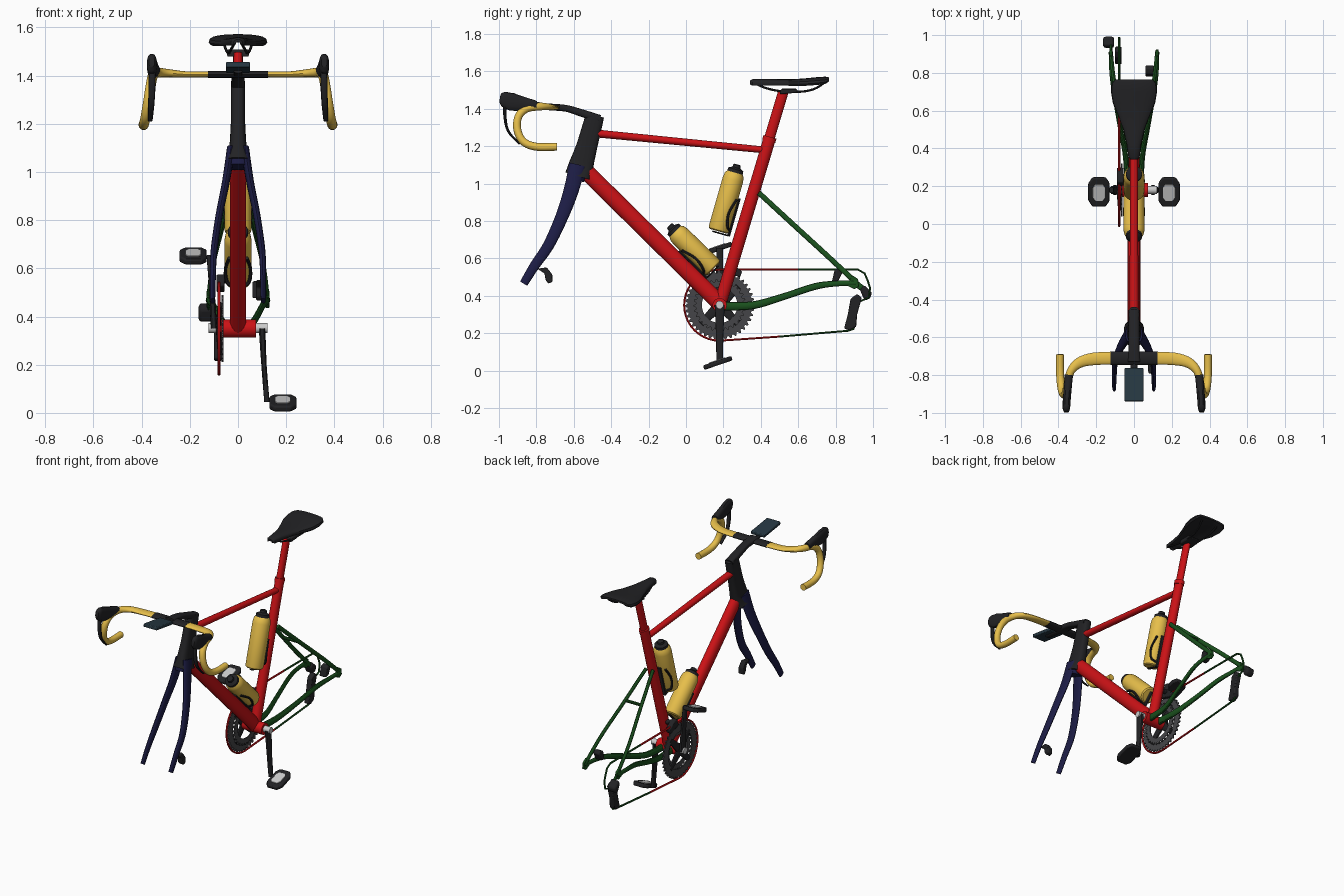
import bpy, bmesh
from math import sin, cos, pi, copysign
from mathutils import Vector, Matrix

if "Cube" in bpy.data.objects:
    bpy.data.objects.remove(bpy.data.objects["Cube"])


def material(name, r, g, b):
    m = bpy.data.materials.new(name)
    m.diffuse_color = (r, g, b, 1)
    m.use_nodes = True
    m.node_tree.nodes["Principled BSDF"].inputs["Base Color"].default_value = m.diffuse_color
    return m


RED = material("red", .6, .006, .008)
BLUE = material("navy", .012, .012, .06)
GREEN = material("green", .01, .08, .012)
YELLOW = material("yellow", .8, .52, .07)
BLACK = material("black", .016, .016, .018)
DARK = material("dark_grey", .06, .06, .065)
SLATE = material("slate", .02, .04, .055)


def finish(name, bm, mat, bevel=0):
    bmesh.ops.recalc_face_normals(bm, faces=bm.faces)
    me = bpy.data.meshes.new(name)
    bm.to_mesh(me)
    bm.free()
    ob = bpy.data.objects.new(name, me)
    bpy.context.collection.objects.link(ob)
    if mat:
        me.materials.append(mat)
    if bevel:
        b = ob.modifiers.new("bevel", 'BEVEL')
        b.width, b.segments = bevel, 2
    return ob


def loft(name, rings, mat):
    bm = bmesh.new()
    vs = [[bm.verts.new(p) for p in r] for r in rings]
    n = len(vs[0])
    for a, b in zip(vs, vs[1:]):
        for i in range(n):
            bm.faces.new((a[i], a[(i + 1) % n], b[(i + 1) % n], b[i]))
    bm.faces.new(vs[0])
    bm.faces.new(vs[-1])
    return finish(name, bm, mat)


def sweep(name, pts, radii, mat, ref=(1, 0, 0), n=16, power=2, curved=True):
    """Sweep an ellipse (radius along ref, radius across) along a path."""
    pts = [Vector(p) for p in pts]
    if not isinstance(radii, list):
        radii = [radii] * len(pts)
    radii = [Vector(r) if isinstance(r, tuple) else Vector((r, r)) for r in radii]
    if curved and len(pts) > 2:
        P, R = [], []
        for i in range(len(pts) - 1):
            a, b, c, d = pts[max(i - 1, 0)], pts[i], pts[i + 1], pts[min(i + 2, len(pts) - 1)]
            for k in range(5):
                t = k / 5
                P.append(.5 * (2 * b + (c - a) * t + (2 * a - 5 * b + 4 * c - d) * t * t + (3 * b - a - 3 * c + d) * t ** 3))
                R.append(radii[i].lerp(radii[i + 1], t))
        pts, radii = P + [pts[-1]], R + [radii[-1]]
    u, rings = Vector(ref), []
    for i, (p, r) in enumerate(zip(pts, radii)):
        t = (pts[min(i + 1, len(pts) - 1)] - pts[max(i - 1, 0)]).normalized()
        u = (u - t * u.dot(t)).normalized()
        w = t.cross(u)
        se = lambda v: copysign(abs(v) ** (2 / power), v)
        rings.append([p + u * r.x * se(cos(2 * pi * k / n)) + w * r.y * se(sin(2 * pi * k / n)) for k in range(n)])
    return loft(name, rings, mat)


def yz(pts, x=0):
    return [(x, y, z) for y, z in pts]


def plate(name, prof, x0, x1, mat, bevel=.006):
    """Extrude a side-view (y, z) outline from x0 to x1."""
    return finish(name, loft_bm([[(x, y, z) for y, z in prof] for x in (x0, x1)]), mat, bevel)


def loft_bm(rings):
    bm = bmesh.new()
    a, b = [[bm.verts.new(p) for p in r] for r in rings]
    n = len(a)
    for i in range(n):
        bm.faces.new((a[i], a[(i + 1) % n], b[(i + 1) % n], b[i]))
    bm.faces.new(a)
    bm.faces.new(b)
    return bm


def annulus(name, c, ri, ro, x0, x1, teeth, mat):
    bm, n, cols = bmesh.new(), teeth * 4, []
    for i in range(n):
        a, r = 2 * pi * i / n, ro if i % 4 < 2 else ro - .014
        cols.append([bm.verts.new((x, c[0] + q * cos(a), c[1] + q * sin(a))) for x, q in ((x0, ri), (x0, r), (x1, r), (x1, ri))])
    for i in range(n):
        a, b = cols[i], cols[(i + 1) % n]
        for k in range(4):
            bm.faces.new((a[k], a[(k + 1) % 4], b[(k + 1) % 4], b[k]))
    return finish(name, bm, mat)


# main frame
sweep("down_tube", yz([(-.57, 1.1), (.18, .36)]), (.034, .044), RED)
sweep("top_tube", yz([(-.52, 1.272), (.42, 1.18)]), [(.024, .021), (.02, .018)], RED)
sweep("seat_tube", yz([(.18, .35), (.447, 1.24)]), [(.034, .034), (.027, .033)], RED)
sweep("seat_post", yz([(.43, 1.19), (.52, 1.49)]), (.02, .028), RED)
sweep("seat_collar", yz([(.442, 1.225), (.449, 1.25)]), (.03, .036), RED)
sweep("bottom_bracket", [(-.075, .18, .35), (.075, .18, .35)], .038, RED, (0, 0, 1), 24)
sweep("head_tube", yz([(-.578, 1.04), (-.56, 1.1), (-.53, 1.2), (-.486, 1.365)]),
      [(.054, .07), (.036, .066), (.03, .056), (.029, .049)], BLACK, n=20, power=3)

# stem, bar centre and computer
sweep("stem", yz([(-.46, 1.345), (-.56, 1.378), (-.64, 1.402), (-.73, 1.41)]), [(.03, .022), (.028, .02), (.028, .018), (.034, .018)], BLACK, power=3)
sweep("bar_centre", [(-.125, -.71, 1.405), (.125, -.71, 1.405)], (.014, .036), BLACK, (0, 0, 1))
plate("computer", [(-.94, 1.435), (-.765, 1.41), (-.762, 1.432), (-.937, 1.457)], -.05, .05, SLATE, .005)
sweep("computer_mount", yz([(-.72, 1.4), (-.85, 1.418)]), (.018, .008), BLACK)

for s, side in ((1, "right"), (-1, "left")):
    # drop bars, hoods and levers
    bar = [(.12, -.71, 1.405), (.22, -.715, 1.405), (.29, -.735, 1.41), (.335, -.78, 1.412), (.352, -.85, 1.402),
           (.362, -.895, 1.36), (.373, -.902, 1.29), (.384, -.87, 1.225), (.391, -.8, 1.197), (.392, -.69, 1.197)]
    sweep("bar_" + side, [(x * s, y, z) for x, y, z in bar],
          [(.012, .034), (.013, .033), (.017, .028)] + [(.021, .021)] * 7, YELLOW, (0, 0, 1))
    sweep("hood_" + side, [(x * s, y, z) for x, y, z in ((.345, -.8, 1.42), (.35, -.86, 1.425), (.356, -.93, 1.437), (.358, -.975, 1.452), (.358, -.995, 1.456))],
          [(.022, .022), (.021, .036), (.021, .048), (.02, .04), (.012, .02)], BLACK, power=2.5)
    sweep("lever_" + side, [(x * s, y, z) for x, y, z in ((.356, -.965, 1.44), (.357, -.968, 1.36), (.36, -.95, 1.28), (.364, -.89, 1.212))],
          [(.014, .012), (.015, .009), (.013, .007), (.009, .005)], BLACK, n=10)
    # fork
    sweep("fork_" + side, [(x * s, y, z) for x, y, z in ((.028, -.58, 1.1), (.05, -.615, .96), (.078, -.665, .82), (.1, -.735, .67), (.104, -.81, .56), (.105, -.868, .465))],
          [(.018, .045), (.016, .04), (.015, .034), (.014, .03), (.012, .026), (.01, .022)], BLUE)
    # rear stays and dropouts
    sweep("seat_stay_" + side, [(.025 * s, .39, .95), (.065 * s, .58, .775), (.105 * s, .76, .61), (.122 * s, .91, .47)], (.01, .014), GREEN, n=12)
    sweep("chain_stay_" + side, [(x * s, y, z) for x, y, z in ((.035, .2, .345), (.045, .36, .35), (.075, .52, .395), (.105, .69, .45), (.12, .8, .465), (.124, .91, .468))],
          [(.016, .024), (.014, .021), (.012, .018), (.011, .018), (.01, .015), (.01, .014)], GREEN, n=12)
    plate("dropout_" + side, [(.86, .455), (.9, .435), (.925, .45), (.92, .49), (.89, .51)], .115 * s, .13 * s, GREEN, .003)
    # cranks and pedals: right down, left up
    tip = .045 if s > 0 else .655
    sweep("crank_" + side, [(.1 * s, .18, .35), (.108 * s, .18, .35 + (tip - .35) * .5), (.12 * s, .18, tip)], [(.014, .027), (.011, .02), (.011, .017)], BLACK, power=3)
    sweep("crank_cap_" + side, [(.06 * s, .18, .352), (.122 * s, .18, .352)], .021, None, (0, 0, 1), 20)
    outline = [(-.055, -.05), (-.035, -.08), (.035, -.08), (.058, -.045), (.058, .045), (.035, .08), (-.035, .08), (-.055, .05)]
    rot = Matrix.Translation((.185 * s, .17, tip - .003)) @ Matrix.Rotation(.33, 4, 'X')
    for nm, f, z0, z1, mt in (("pedal_", 1, -.013, .012, BLACK), ("pedal_plate_", .58, .01, .016, None)):
        bm = loft_bm([[(x * f * s, y * f, z) for x, y in outline] for z in (z0, z1)])
        bm.transform(rot)
        finish(nm + side, bm, mt, .007 if f == 1 else .002)
    # saddle rails
    sweep("saddle_rail_" + side, [(x * s, y, z) for x, y, z in ((.014, .37, 1.535), (.028, .43, 1.51), (.038, .51, 1.494), (.04, .62, 1.492), (.05, .69, 1.508), (.06, .74, 1.54))], .006, BLACK, n=8)

sweep("fork_crown", yz([(-.59, 1.02), (-.572, 1.08)]), [(.045, .045), (.04, .055)], BLUE, power=3)
sweep("stay_bridge", [(-.06, .56, .79), (.06, .56, .79)], .01, GREEN, (0, 0, 1), 10)

# disc brake calipers
plate("front_caliper", [(-.795, .545), (-.745, .552), (-.715, .515), (-.713, .475), (-.735, .465), (-.75, .482), (-.757, .52)], .075, .11, BLACK)
plate("rear_caliper", [(.78, .475), (.815, .48), (.84, .53), (.825, .548), (.795, .54)], .06, .108, BLACK)

# saddle: domed top, hollow underside
rings = []
for y, w, zt, zb in ((.342, .018, 1.55, 1.528), (.355, .03, 1.558, 1.522), (.42, .038, 1.56, 1.522), (.5, .056, 1.558, 1.522),
                     (.57, .083, 1.558, 1.52), (.64, .112, 1.563, 1.52), (.7, .122, 1.569, 1.524), (.745, .118, 1.572, 1.53), (.765, .1, 1.568, 1.545)):
    h = zt - zb
    top = [(w * cos(pi * k / 12), y, zb + h * .35 + h * .65 * sin(pi * k / 12) ** .7 if 0 < k < 12 else zb + h * .3) for k in range(13)]
    low = [(w * q, y, zb + h * .5 * (1 - q * q)) for q in (-.93, -.6, -.2, .2, .6, .93)]
    rings.append(top + low)
loft("saddle", rings, BLACK)
plate("saddle_clamp", [(.5, 1.478), (.56, 1.482), (.6, 1.492), (.59, 1.508), (.51, 1.508)], -.045, .045, BLACK)

# bottles and their cages
for nm, a, b, out in (("upper", (.172, .745), (.262, 1.06), (-.962, .275)), ("lower", (.148, .545), (-.058, .745), (.697, .717))):
    A, B = Vector((0, *a)), Vector((0, *b))
    d, o = (B - A).normalized(), Vector((0, *out))
    L = (B - A).length

    def turned(part, prof, mat):
        sweep(nm + part, [A + d * t for t, r in prof], [r for t, r in prof], mat, n=28, curved=False)
    turned("_bottle", [(0, .045), (.006, .053), (.015, .056), (L - .04, .056), (L - .015, .052), (L, .042)], YELLOW)
    turned("_bottle_cap", [(L - .003, .043), (L + .016, .042), (L + .022, .03), (L + .026, .022), (L + .04, .02), (L + .044, .014)], BLACK)
    for s in (1, -1):
        X = Vector((s, 0, 0))
        sweep(nm + "_cage_arm", [A - o * .058 + d * .02, A + X * .045 - o * .04 + d * .04, A + X * .05 - o * .028 + d * .11, A + X * .035 - o * .048 + d * .19],
              (.009, .007), BLACK, n=8)
    sweep(nm + "_cage_spine", [A - o * .06 - d * .01, A - o * .06 + d * .2], (.014, .008), BLACK, n=8)
    sweep(nm + "_cage_foot", [A - o * .058 - d * .008, A + o * .03 - d * .008], (.012, .004), BLACK, n=8)

# chainrings and spider
annulus("outer_chainring", (.18, .35), .125, .186, -.083, -.075, 40, DARK)
annulus("inner_chainring", (.18, .35), .095, .14, -.068, -.061, 30, DARK)
for k in range(4):
    a = pi / 4 + k * pi / 2
    sweep("spider_arm", [(-.082, .18, .35), (-.076, .18 + .14 * cos(a), .35 + .14 * sin(a))], [(.01, .03), (.009, .017)], BLACK, power=3)

# chain: red around the rings, green at the rear
arc = [(.18 + .19 * cos(pi / 2 + k * pi / 20), .35 + .19 * sin(pi / 2 + k * pi / 20)) for k in range(21)]
sweep("chain_front", yz([(.6, .541)] + arc + [(.5, .182)], -.079), (.007, .006), RED, n=6, curved=False)
sweep("chain_rear", yz([(.6, .541), (.8, .541), (.92, .54), (.955, .52), (.972, .48), (.985, .44), (.975, .39), (.93, .37), (.89, .31),
                        (.905, .25), (.895, .222), (.865, .213), (.5, .182)], -.079), (.007, .006), GREEN, n=6, curved=False)

# derailleurs
plate("derailleur_cage", [(.845, .225), (.875, .215), (.91, .235), (.915, .3), (.94, .39), (.915, .41), (.88, .385), (.865, .3)], -.1, -.065, BLACK)
plate("derailleur_body", [(.93, .43), (.95, .46), (.975, .435), (.995, .42), (.985, .385), (.955, .375)], -.163, -.105, BLACK, .012)
sweep("derailleur_hanger", [(-.122, .91, .465), (-.122, .955, .43)], (.007, .016), GREEN)
plate("front_derailleur", [(.2, .525), (.29, .5), (.3, .53), (.25, .57), (.22, .575)], -.09, -.055, BLACK)
sweep("front_derailleur_mount", [(-.03, .245, .55), (-.07, .245, .555)], .016, BLACK, (0, 0, 1))

# smooth shading with sharp edges kept
for ob in bpy.data.objects:
    ob.select_set(True)
bpy.context.view_layer.objects.active = bpy.data.objects["saddle"]
bpy.ops.object.shade_smooth_by_angle(angle=.6)
